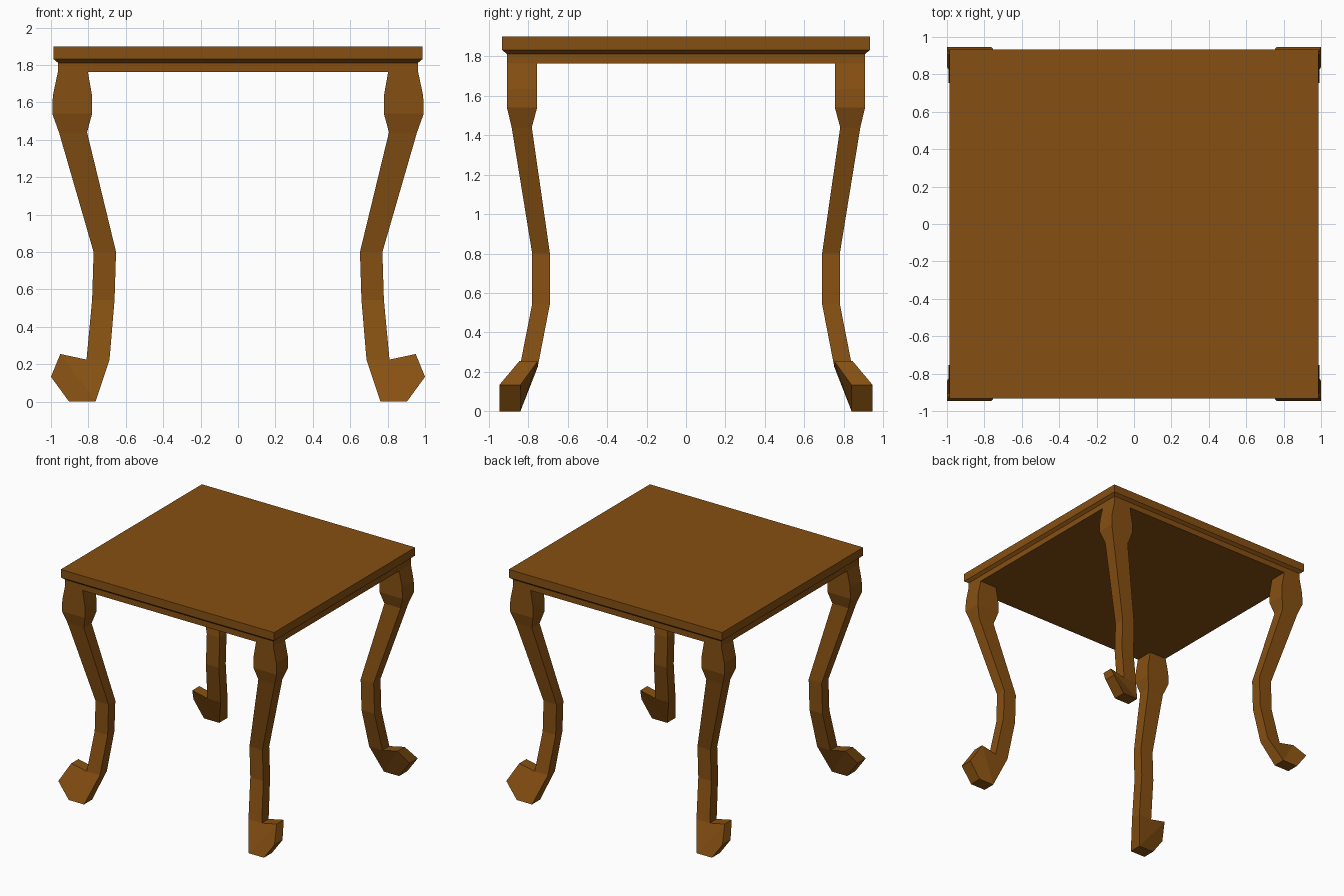
import bpy, bmesh

wood = bpy.data.materials.new("brown_wood")
wood.diffuse_color = (0.24, 0.08, 0.006, 1)


def loft(name, rings):
    """Skin a stack of four-cornered rings and cap both ends."""
    bm = bmesh.new()
    rows = [[bm.verts.new(p) for p in ring] for ring in rings]
    for a, b in zip(rows, rows[1:]):
        for i in range(4):
            j = (i + 1) % 4
            bm.faces.new((a[i], a[j], b[j], b[i]))
    bm.faces.new(rows[0])
    bm.faces.new(rows[-1])
    bmesh.ops.recalc_face_normals(bm, faces=bm.faces)
    mesh = bpy.data.meshes.new(name)
    bm.to_mesh(mesh)
    bm.free()
    mesh.materials.append(wood)
    obj = bpy.data.objects.new(name, mesh)
    bpy.context.collection.objects.link(obj)
    return obj


# Table top: slab, chamfered underside and apron block (half x, half y, z)
top_steps = [(0.987, 0.932, 1.90), (0.987, 0.932, 1.832),
             (0.963, 0.908, 1.812), (0.963, 0.908, 1.764)]
loft("table_top", [[(-x, -y, z), (x, -y, z), (x, y, z), (-x, y, z)]
                   for x, y, z in top_steps])

# Cabriole leg sections: inner (x, z, y0, y1), outer (x, z, y0, y1)
sections = [
    ((0.803, 1.764, 0.755, 0.908), (0.963, 1.764, 0.755, 0.908)),
    ((0.780, 1.635, 0.755, 0.908), (0.990, 1.635, 0.755, 0.908)),
    ((0.780, 1.540, 0.755, 0.908), (0.993, 1.540, 0.755, 0.908)),
    ((0.807, 1.440, 0.782, 0.884), (0.957, 1.440, 0.782, 0.884)),
    ((0.652, 0.800, 0.690, 0.780), (0.772, 0.800, 0.690, 0.780)),
    ((0.660, 0.545, 0.690, 0.780), (0.780, 0.545, 0.690, 0.780)),
    ((0.687, 0.225, 0.752, 0.843), (0.810, 0.225, 0.752, 0.843)),
    # scroll foot turning outward
    ((0.762, 0.000, 0.840, 0.947), (0.950, 0.255, 0.752, 0.845)),
    ((0.903, 0.000, 0.840, 0.947), (1.000, 0.133, 0.840, 0.947)),
]
legs = loft("legs", [[(i[0], i[2], i[1]), (o[0], o[2], o[1]),
                      (o[0], o[3], o[1]), (i[0], i[3], i[1])]
                     for i, o in sections])

# Repeat the leg at all four corners
mirror = legs.modifiers.new("four_corners", 'MIRROR')
mirror.use_axis = (True, True, False)
mirror.use_mirror_merge = False
